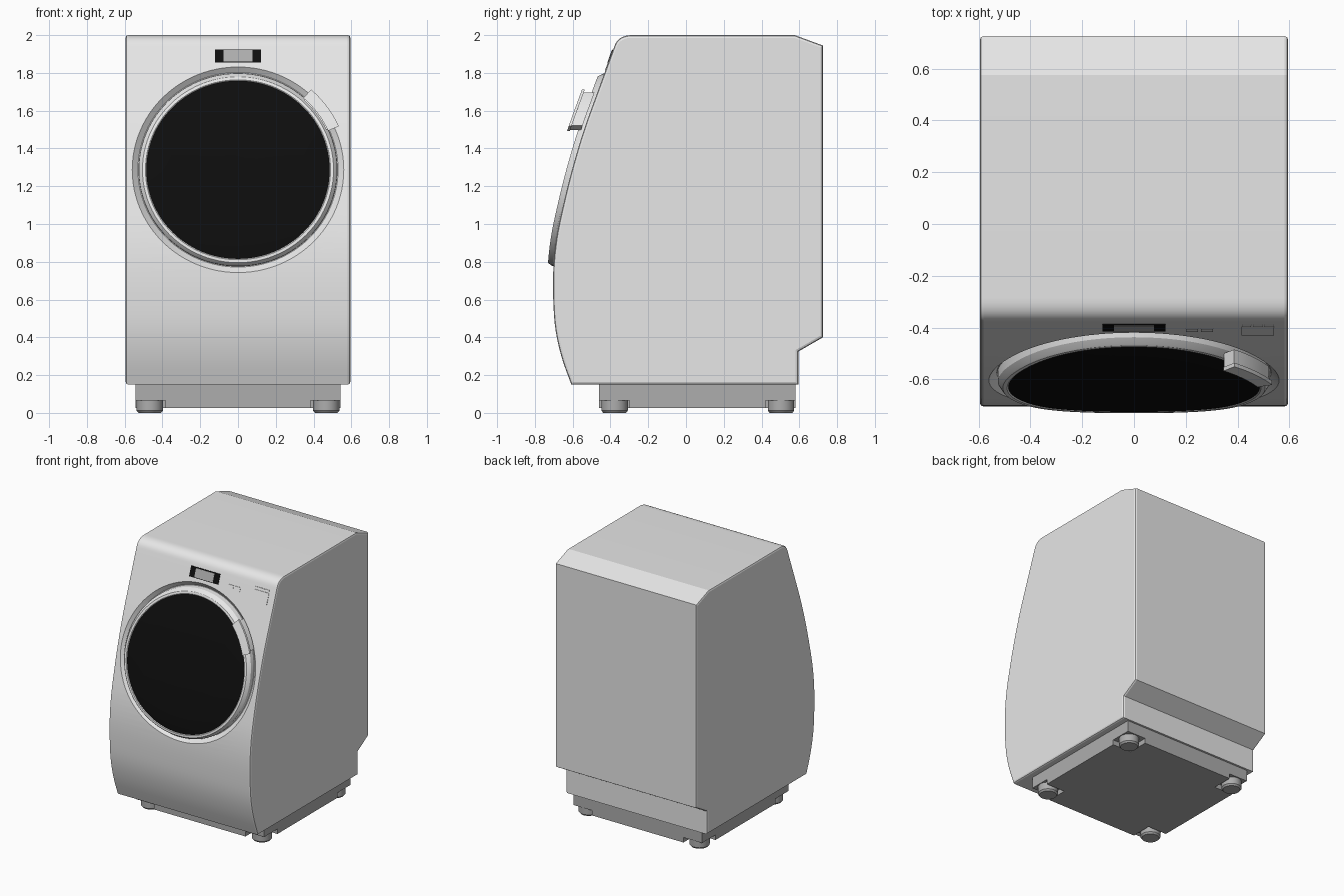
import bpy, bmesh, math
from mathutils import Vector

if "Cube" in bpy.data.objects:
    bpy.data.objects.remove(bpy.data.objects["Cube"])

CZ, ASPECT = 1.287, 0.972          # door centre height, height/width ratio
FRONT = [(.15, -.607), (.28, -.654), (.41, -.686), (.535, -.70), (.745, -.703), (.93, -.685),
         (1.13, -.643), (1.3, -.60), (1.5, -.54), (1.7, -.468), (1.8, -.431), (1.95, -.376)]


def front(z):
    """Depth y of the curved front at height z (Hermite through FRONT)."""
    n = len(FRONT)
    i = next((k for k in range(n - 2) if z < FRONT[k + 1][0]), n - 2)

    def slope(k):
        a, b = FRONT[max(k - 1, 0)], FRONT[min(k + 1, n - 1)]
        return (b[1] - a[1]) / (b[0] - a[0])
    (z0, y0), (z1, y1) = FRONT[i], FRONT[i + 1]
    h = z1 - z0
    t = (z - z0) / h
    return ((2*t**3 - 3*t**2 + 1) * y0 + (t**3 - 2*t**2 + t) * h * slope(i)
            + (3*t**2 - 2*t**3) * y1 + (t**3 - t**2) * h * slope(i + 1))


def material(name, v):
    m = bpy.data.materials.new(name)
    m.diffuse_color = (v, v, v, 1)
    m.use_nodes = True
    m.node_tree.nodes["Principled BSDF"].inputs["Base Color"].default_value = m.diffuse_color
    return m


white = material("white_enamel", .8)
grey = material("base_grey", .42)
black = material("black_glass", .004)
screen = material("screen_grey", .42)


def finish(name, bm, *mats, angle=18):
    bmesh.ops.recalc_face_normals(bm, faces=bm.faces)
    if bm.calc_volume(signed=True) < 0:
        bmesh.ops.reverse_faces(bm, faces=bm.faces)
    me = bpy.data.meshes.new(name)
    bm.to_mesh(me)
    bm.free()
    ob = bpy.data.objects.new(name, me)
    bpy.context.collection.objects.link(ob)
    for m in mats:
        me.materials.append(m)
    smooth(ob, angle)
    return ob


def smooth(ob, angle):
    bpy.ops.object.select_all(action='DESELECT')
    ob.select_set(True)
    bpy.context.view_layer.objects.active = ob
    bpy.ops.object.shade_smooth_by_angle(angle=math.radians(angle))


def polar(x, a, off):
    z = CZ + x * ASPECT * math.sin(a)
    return (x * math.cos(a), front(z) + off, z)


def dish(name, rings, mats, glass_radius=0, n=96):
    """Round shape draped on the front; rings are (radius, depth offset)."""
    bm = bmesh.new()
    loops = []
    for r, off in rings:
        cnt = n if r else 1
        loops.append([bm.verts.new(polar(r, 2 * math.pi * k / n, off)) for k in range(cnt)])
    for j, (a, b) in enumerate(zip(loops, loops[1:])):
        for k in range(n):
            q = [a[k % len(a)], a[(k + 1) % len(a)], b[(k + 1) % len(b)], b[k % len(b)]]
            f = bm.faces.new(list(dict.fromkeys(q)))
            f.material_index = int(j > 0 and rings[j][0] <= glass_radius)
    return finish(name, bm, *mats)


def loft(name, secs, *mats, angle=18):
    """Closed skin through equal-sized sections."""
    bm = bmesh.new()
    secs = [[bm.verts.new(p) for p in s] for s in secs]
    n = len(secs[0])
    for a, b in zip(secs, secs[1:]):
        for k in range(n):
            bm.faces.new((a[k], a[(k + 1) % n], b[(k + 1) % n], b[k]))
    bm.faces.new(secs[0])
    bm.faces.new(secs[-1])
    return finish(name, bm, *mats, angle=angle)


CORNERS = ((0, 0), (1, 0), (1, 1), (0, 1))


def plate(name, x0, x1, z0, z1, off, mat):
    def pt(u, v, w):
        z = z0 + (z1 - z0) * v
        return (x0 + (x1 - x0) * u, front(z) + .002 - (off + .002) * w, z)
    return loft(name, [[pt(u, v, w) for v, w in CORNERS] for u in (0, 1)], mat)


def arc_block(name, r0, r1, a0, a1, o0, o1, mat):
    def pt(u, v, w):
        a = math.radians(a0 + (a1 - a0) * u)
        return polar(r0 + (r1 - r0) * v, a, o0 + (o1 - o0) * w)
    return loft(name, [[pt(i / 12, v, w) for v, w in CORNERS] for i in range(13)], mat)


def box(bm, x, y0, y1, z0, z1):
    v = bmesh.ops.create_cube(bm, size=1)['verts']
    for p in v:
        p.co = (p.co.x * 2 * x, (y0 + y1) / 2 + p.co.y * (y1 - y0), (z0 + z1) / 2 + p.co.z * (z1 - z0))


def inset(pts, d):
    """Move a clockwise outline inward by d."""
    out, n = [], len(pts)
    for k in range(n):
        p, q, r = (Vector(pts[(k + s) % n]) for s in (-1, 0, 1))
        e0, e1 = (q - p).normalized(), (r - q).normalized()
        n0, n1 = Vector((e0.y, -e0.x)), Vector((e1.y, -e1.x))
        out.append(q + (n0 + n1) * d / (1 + n0.dot(n1)))
    return out


# Cabinet: side profile lofted across, rounded side edges
profile = [(front(.15 + 1.79 * i / 44), .15 + 1.79 * i / 44) for i in range(45)]
p0, p1, p2 = profile[-1], (-.36, 2.0), (-.285, 2.0)
for i in range(1, 9):
    t = i / 8
    profile.append(tuple((1-t)**2 * a + 2*t*(1-t) * b + t*t * c for a, b, c in zip(p0, p1, p2)))
profile += [(.575, 2), (.725, 1.945), (.725, .40), (.595, .325), (.595, .15)]
W, R = .595, .014
edge = [(W - R * (1 - math.sin(a)), R * (1 - math.cos(a))) for a in (math.pi / 2, math.pi / 4, 0)]
sections = [(-x, d) for x, d in edge] + [(x, d) for x, d in reversed(edge)]
cabinet = loft("cabinet", [[(x, p[0], p[1]) for p in inset(profile, d)] for x, d in sections], white)

# Conical recess around the door
cutter = dish("recess_cutter", [(0, .03), (.15, .03), (.3, .03), (.42, .03), (.53, .03),
                                (.56, 0), (.578, -.018), (0, -.5)], [white])
cutter.hide_render = True
mod = cabinet.modifiers.new("recess", 'BOOLEAN')
mod.operation, mod.solver, mod.object = 'DIFFERENCE', 'EXACT', cutter
bpy.context.view_layer.objects.active = cabinet
bpy.ops.object.modifier_apply(modifier="recess")
bpy.data.objects.remove(cutter)
smooth(cabinet, 18)

# Door: white ring with black glass
dish("door", [(0, .04), (.527, .04), (.525, -.005), (.512, -.024), (.506, -.03), (.49, -.03),
              (.485, -.026), (.47, -.028), (.36, -.028), (.24, -.028), (.12, -.028), (0, -.028)],
     [white, black], glass_radius=.485)

# Door handle: grip with a thin front lip
arc_block("handle_grip", .515, .572, 25, 47.5, -.015, -.075, white)
arc_block("handle_lip", .522, .584, 24, 48.5, -.072, -.087, white)

# Control panel
plate("display_frame", -.122, .122, 1.855, 1.925, .004, black)
plate("display_screen", -.078, .078, 1.860, 1.920, .006, screen)
for i in range(2):
    plate("small_button", .20 + .058 * i, .247 + .058 * i, 1.848, 1.878, .003, white)
plate("start_button", .415, .54, 1.812, 1.895, .003, white)
for i in range(3):
    plate("option_button", .418 + .043 * i, .452 + .043 * i, 1.902, 1.915, .003, white)

# Base with notched lower corners
bm = bmesh.new()
box(bm, .542, -.46, .58, .065, .16)
box(bm, .542, -.30, .42, .027, .065)
box(bm, .385, -.46, .58, .027, .065)
finish("base", bm, grey)

# Feet
for x in (-.467, .467):
    for y in (-.378, .503):
        bm = bmesh.new()
        for r0, r1, z0, z1 in ((.06, .07, 0, .012), (.07, .07, .012, .066)):
            c = bmesh.ops.create_cone(bm, cap_ends=True, segments=32, radius1=r0, radius2=r1, depth=z1 - z0)
            bmesh.ops.translate(bm, verts=c['verts'], vec=(x, y, (z0 + z1) / 2))
        finish("foot", bm, grey, angle=30)
